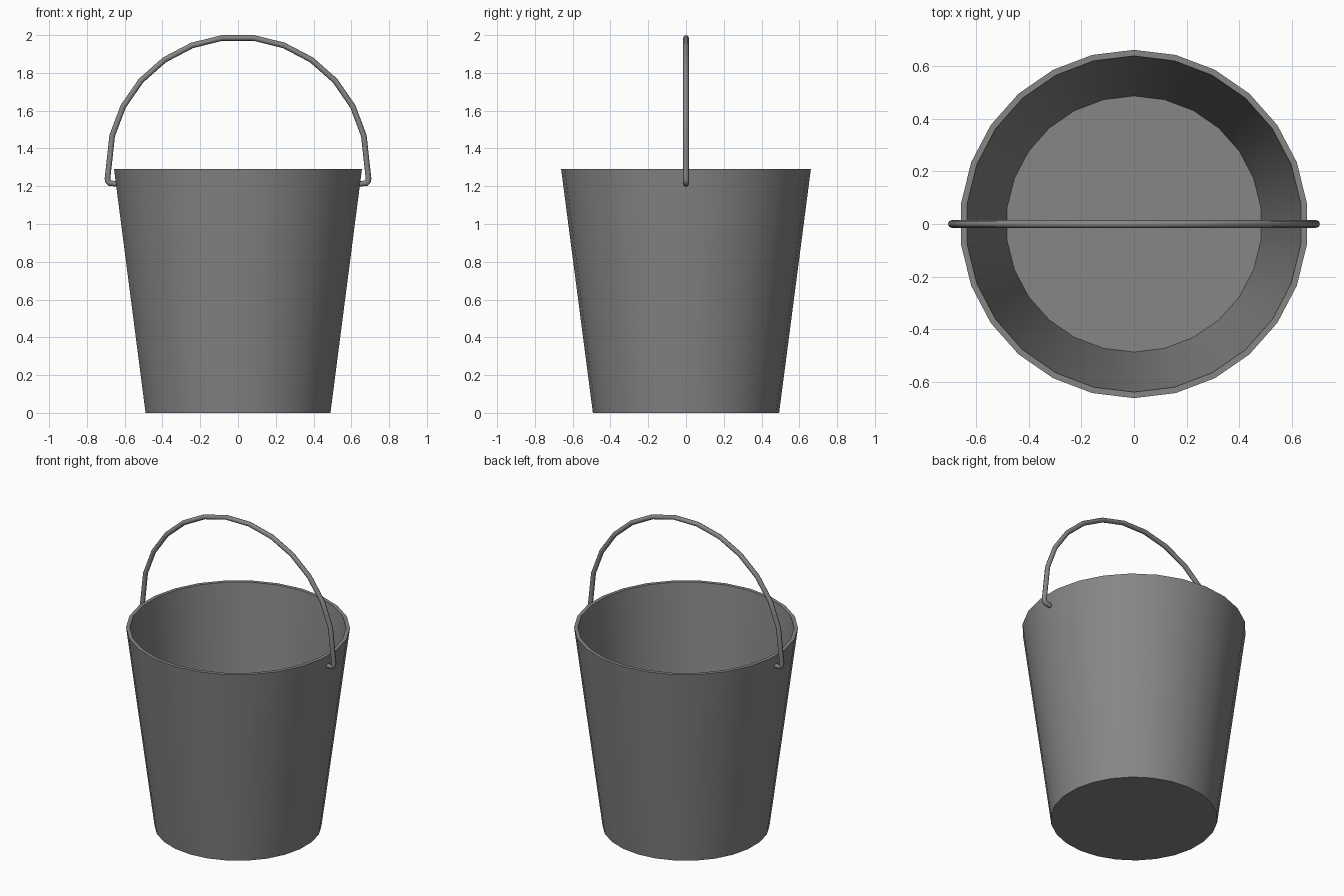
import bpy, bmesh, math

if "Cube" in bpy.data.objects:
    bpy.data.objects.remove(bpy.data.objects["Cube"])

SIDES = 26                      # low-poly facets around the bucket
STEP = 2 * math.pi / SIDES

steel = bpy.data.materials.new("grey steel")
steel.diffuse_color = (0.245, 0.237, 0.240, 1)
steel.use_nodes = True
steel.node_tree.nodes["Principled BSDF"].inputs["Base Color"].default_value = steel.diffuse_color


def finish(obj, angle):
    """Select the object and smooth everything but its sharp edges."""
    bpy.ops.object.select_all(action='DESELECT')
    obj.select_set(True)
    bpy.context.view_layer.objects.active = obj
    if obj.type == 'CURVE':
        bpy.ops.object.convert(target='MESH')
        obj = bpy.context.object
    bpy.ops.object.shade_smooth_by_angle(angle=math.radians(angle))


# Bucket: profile rings (radius, height) from outer base, over the rim, to inner floor
profile = [(0.493, 0), (0.661, 1.29), (0.638, 1.29), (0.486, 0.03)]
bm = bmesh.new()
rings = []
for r, z in profile:
    rings.append([bm.verts.new((r * math.sin(i * STEP), r * math.cos(i * STEP), z))
                  for i in range(SIDES)])
for a, b in zip(rings, rings[1:]):
    for i in range(SIDES):
        j = (i + 1) % SIDES
        bm.faces.new((a[i], a[j], b[j], b[i]))
bm.faces.new(rings[0])          # underside
bm.faces.new(rings[-1])         # inner floor
bmesh.ops.recalc_face_normals(bm, faces=bm.faces)
mesh = bpy.data.meshes.new("bucket")
bm.to_mesh(mesh)
bm.free()
mesh.materials.append(steel)
bucket = bpy.data.objects.new("bucket", mesh)
bpy.context.collection.objects.link(bucket)
finish(bucket, 30)

# Handle: half of the wire path, arc then hook into the wall, mirrored in x
R, CZ = 0.686, 1.304
half = [(R * math.sin((k + 0.5) * STEP), CZ + R * math.cos((k + 0.5) * STEP))
        for k in range(6)]
half += [(0.691, 1.24), (0.689, 1.225), (0.679, 1.216), (0.635, 1.212)]
path = [(-x, z) for x, z in reversed(half)] + half

curve = bpy.data.curves.new("handle", 'CURVE')
curve.dimensions = '3D'
curve.bevel_depth = 0.015
curve.bevel_resolution = 2
curve.use_fill_caps = True
spline = curve.splines.new('POLY')
spline.points.add(len(path) - 1)
for p, (x, z) in zip(spline.points, path):
    p.co = (x, 0, z, 1)
curve.materials.append(steel)
handle = bpy.data.objects.new("handle", curve)
bpy.context.collection.objects.link(handle)
finish(handle, 60)
